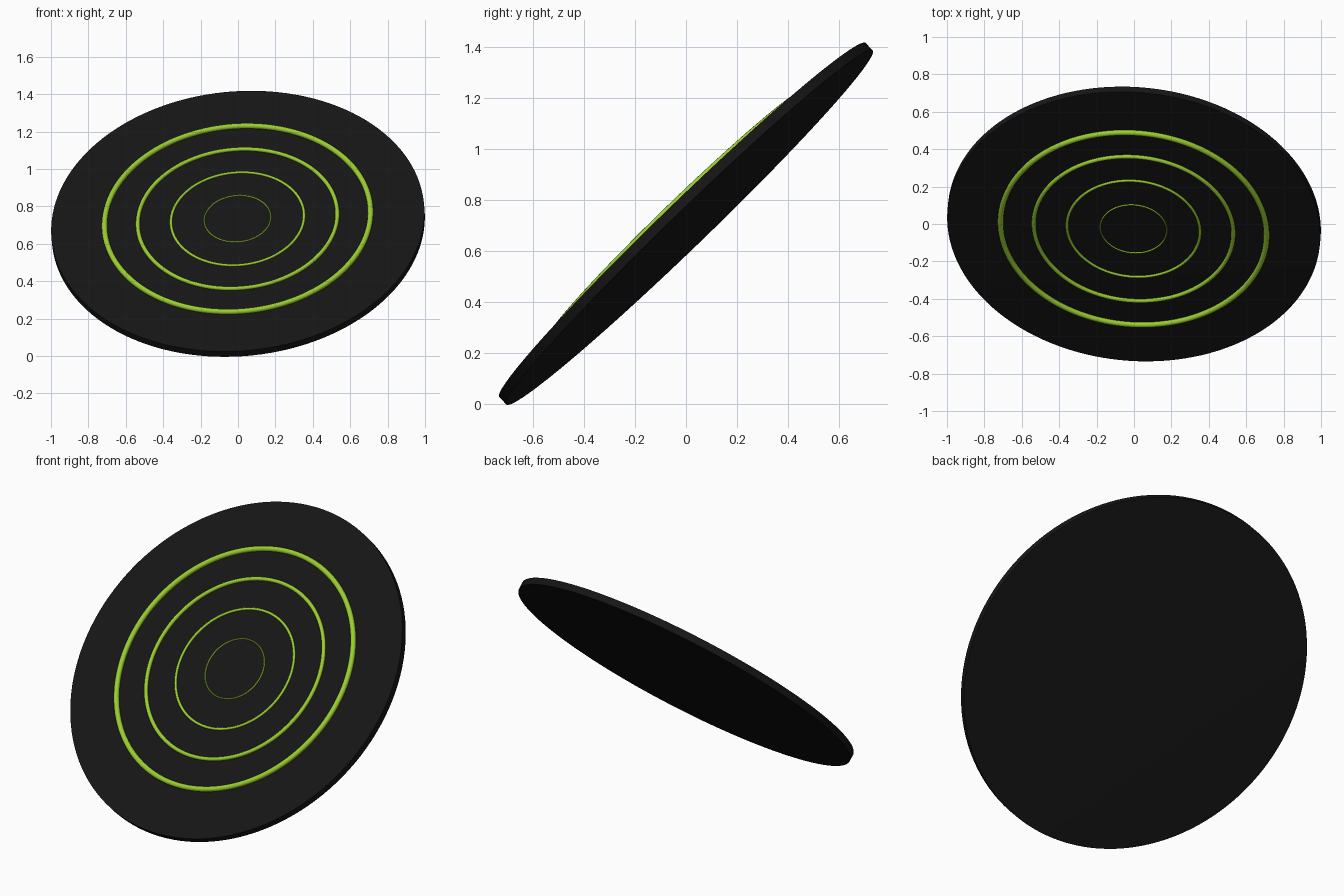
import bpy, math
from mathutils import Vector, Matrix

if "Cube" in bpy.data.objects:
    bpy.data.objects.remove(bpy.data.objects["Cube"])

NORMAL = Vector((-0.07, -0.693, 0.717)).normalized()
PLACE = Matrix.Translation((0, 0, 0.707)) @ NORMAL.to_track_quat('Z', 'Y').to_matrix().to_4x4()


def material(name, color):
    m = bpy.data.materials.new(name)
    m.diffuse_color = (*color, 1)
    m.use_nodes = True
    m.node_tree.nodes["Principled BSDF"].inputs["Base Color"].default_value = m.diffuse_color
    return m


def lathe(name, profile, mat, steps=128, closed=False):
    """Spin (radius, height) points around the tilted axis."""
    n = len(profile)
    verts, faces = [], []
    for i in range(steps):
        a = 2 * math.pi * i / steps
        verts += [(r * math.cos(a), r * math.sin(a), h) for r, h in profile]
    for i in range(steps):
        a, b = i * n, (i + 1) % steps * n
        for j in range(n if closed else n - 1):
            k = (j + 1) % n
            faces.append((a + j, b + j, b + k, a + k))
    if not closed:  # small end caps
        faces.append([i * n for i in reversed(range(steps))])
        faces.append([i * n + n - 1 for i in range(steps)])
    mesh = bpy.data.meshes.new(name)
    mesh.from_pydata(verts, [], faces)
    mesh.materials.append(mat)
    ob = bpy.data.objects.new(name, mesh)
    bpy.context.collection.objects.link(ob)
    ob.matrix_world = PLACE
    bpy.ops.object.select_all(action='DESELECT')
    ob.select_set(True)
    bpy.context.view_layer.objects.active = ob
    bpy.ops.object.shade_smooth_by_angle(angle=math.radians(40))
    return ob


black = material("black", (0.008, 0.008, 0.008))
green = material("lime", (0.32, 0.61, 0.03))

# Thin disc, slightly domed on both sides, with a narrow straight rim
radii = [0.02, 0.2, 0.4, 0.6, 0.8, 0.92, 1.0]
half = [(r, 0.02 + 0.017 * (1 - r * r)) for r in radii]
lathe("disc", [(r, -h) for r, h in half] + half[::-1], black)

# Four concentric rings, each a scaled copy of the smallest
for k in range(1, 5):
    major, tube = 0.1783 * k, 0.0038 * k
    section = [(major + tube * math.cos(t * math.pi / 6),
                0.037 + max(tube, 0.006) * math.sin(t * math.pi / 6)) for t in range(12)]
    lathe(f"ring_{k}", section, green, closed=True)
